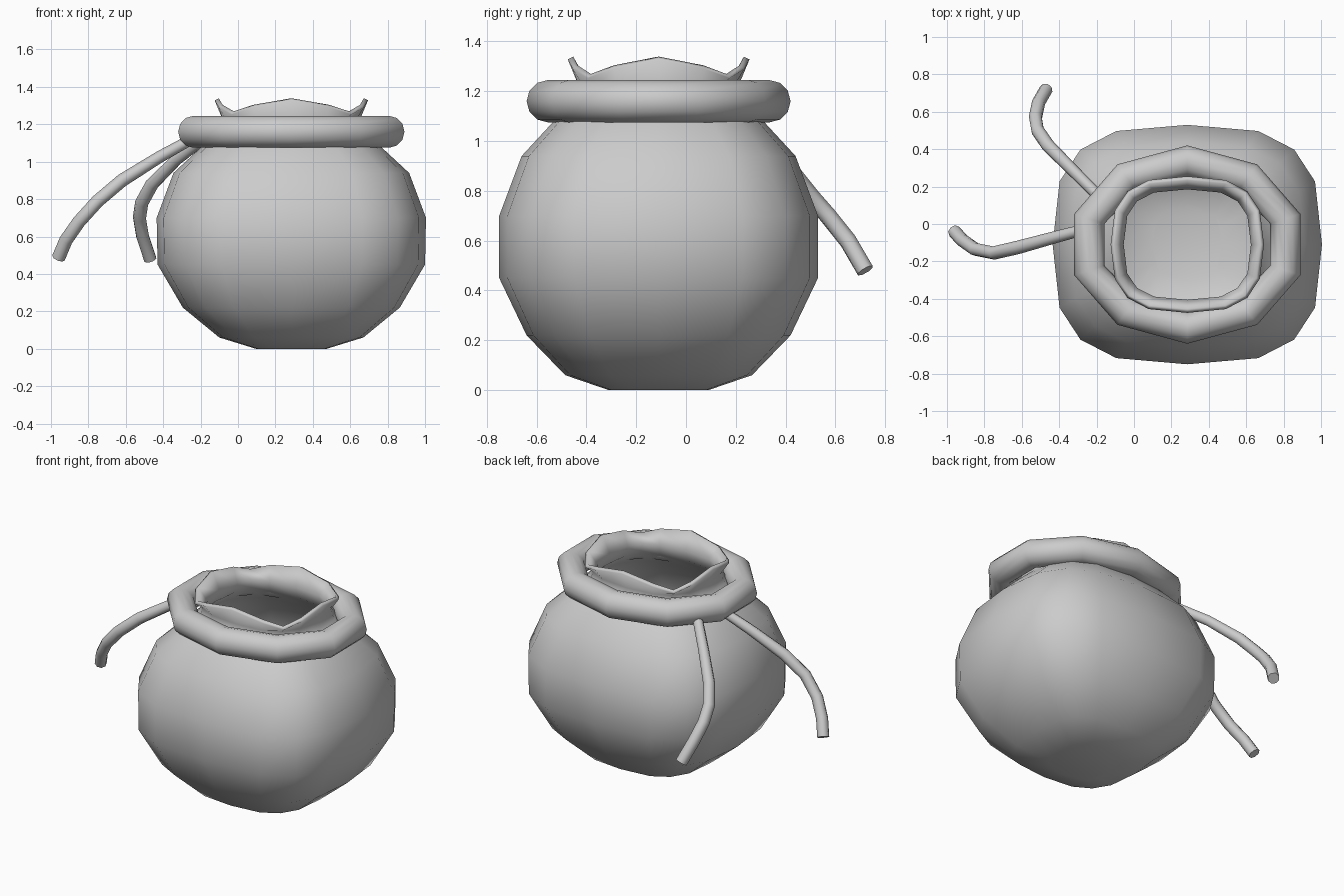
import bpy, bmesh, math

if "Cube" in bpy.data.objects:
    bpy.data.objects.remove(bpy.data.objects["Cube"])

CX, CY = 0.285, -0.11   # centre of the sack


def loft(name, rings, loop=False, cap=False):
    """Skin closed rings of points; optionally join last to first or cap the first."""
    bm = bmesh.new()
    rows = [[bm.verts.new(p) for p in ring] for ring in rings]
    pairs = list(zip(rows, rows[1:]))
    if loop:
        pairs.append((rows[-1], rows[0]))
    for a, b in pairs:
        n = len(a)
        for i in range(n):
            j = (i + 1) % n
            bm.faces.new((a[i], a[j], b[j], b[i]))
    if cap:
        bm.faces.new(rows[0][::-1])
    bmesh.ops.recalc_face_normals(bm, faces=bm.faces)
    me = bpy.data.meshes.new(name)
    bm.to_mesh(me)
    bm.free()
    me.shade_smooth()
    ob = bpy.data.objects.new(name, me)
    bpy.context.collection.objects.link(ob)
    return ob


def power(v, e):
    return math.copysign(abs(v) ** e, v)


def rounded_ring(hx, hy, z, n, wave=0.0):
    """16-sided rounded rectangle; wave lifts the side middles and lowers corners."""
    pts = []
    for i in range(16):
        t = math.tau * i / 16
        pts.append((CX + hx * power(math.cos(t), 2 / n),
                    CY + hy * power(math.sin(t), 2 / n),
                    z + wave * math.cos(4 * t)))
    return pts


# Sack body with gathered neck and wavy flared rim
profile = [
    (0.19, 0.20, 0.0, 2.8), (0.385, 0.375, 0.06, 2.9), (0.58, 0.53, 0.22, 3.0),
    (0.715, 0.64, 0.45, 3.0), (0.72, 0.64, 0.70, 3.0), (0.63, 0.55, 0.94, 2.9),
    (0.49, 0.43, 1.07, 2.8), (0.39, 0.34, 1.16, 2.8), (0.365, 0.32, 1.22, 2.8),
    (0.41, 0.365, 1.29, 2.8, 0.038),
]
sack = loft("sack_body", [rounded_ring(*p) for p in profile], cap=True)
wall = sack.modifiers.new("cloth_thickness", "SOLIDIFY")
wall.thickness = 0.025
wall.offset = -1

# Thick ten-sided tie around the neck
tie = []
for i in range(10):
    a = math.radians(90 + 36 * i)
    ring = []
    for k in range(12):
        b = math.tau * k / 12
        r = 0.085 * math.cos(b)
        ring.append((CX + (0.551 + r) * math.cos(a), CY + (0.445 + r) * math.sin(a),
                     1.16 + 0.085 * math.sin(b)))
    tie.append(ring)
loft("neck_tie", tie, loop=True)


def cord(name, points):
    """Round cord with flat ends along a path of (x, y, z, radius factor)."""
    cu = bpy.data.curves.new(name, "CURVE")
    cu.dimensions = "3D"
    cu.bevel_depth = 0.036
    cu.bevel_resolution = 2
    cu.use_fill_caps = True
    sp = cu.splines.new("POLY")
    sp.points.add(len(points) - 1)
    for p, (x, y, z, r) in zip(sp.points, points):
        p.co = (x, y, z, 1)
        p.radius = r
    ob = bpy.data.objects.new(name, cu)
    bpy.context.collection.objects.link(ob)
    bpy.ops.object.select_all(action="DESELECT")
    ob.select_set(True)
    bpy.context.view_layer.objects.active = ob
    bpy.ops.object.convert(target="MESH")
    bpy.ops.object.shade_smooth_by_angle(angle=math.radians(50))


# Two loose cord ends hanging on the left side
cord("back_cord", [(-0.17, 0.13, 1.13, 0.85), (-0.33, 0.29, 1.01, 0.9),
                   (-0.46, 0.42, 0.88, 1), (-0.515, 0.50, 0.78, 1),
                   (-0.527, 0.57, 0.70, 1), (-0.51, 0.65, 0.60, 1),
                   (-0.47, 0.72, 0.48, 1)])
cord("side_cord", [(-0.23, -0.02, 1.13, 0.8), (-0.42, -0.07, 1.025, 0.9),
                   (-0.62, -0.125, 0.90, 1), (-0.75, -0.155, 0.79, 1),
                   (-0.85, -0.135, 0.68, 1), (-0.92, -0.085, 0.58, 1),
                   (-0.96, -0.04, 0.485, 1)])
